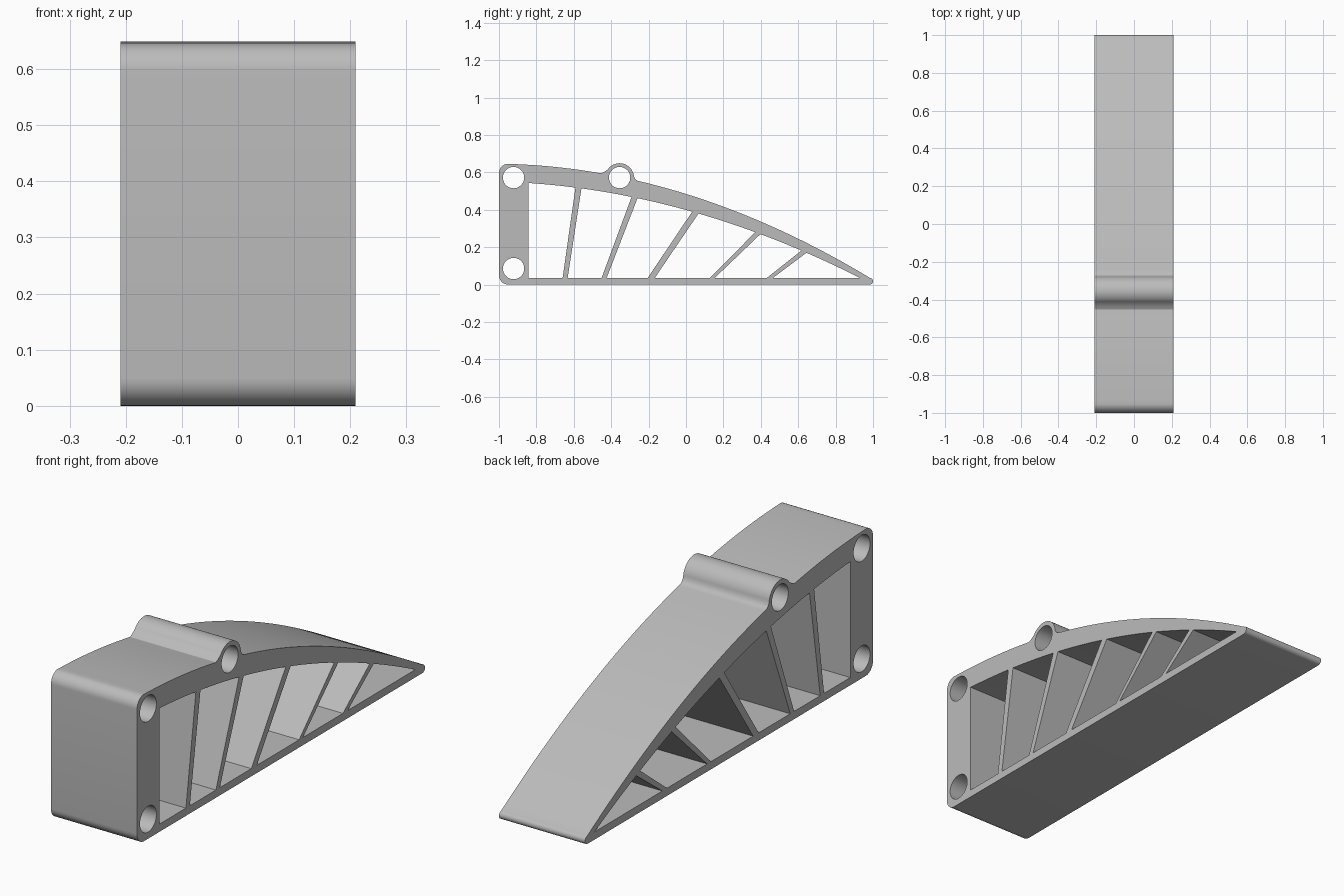
import bpy, bmesh
from math import cos, sin, radians
from mathutils import Matrix

cube = bpy.data.objects.get("Cube")
if cube:
    bpy.data.objects.remove(cube, do_unlink=True)

HALF_WIDTH = 0.209
FLOOR = 0.034
HOLE_R = 0.057

grey = bpy.data.materials.new("plain grey")
grey.use_nodes = True
grey.diffuse_color = (0.5, 0.5, 0.5, 1)
grey.node_tree.nodes["Principled BSDF"].inputs["Base Color"].default_value = (0.5, 0.5, 0.5, 1)


def arc(cy, cz, r, start, end, steps):
    """Points on a circular arc, angles in degrees."""
    angles = [radians(start + (end - start) * i / steps) for i in range(steps + 1)]
    return [(cy + r * cos(a), cz + r * sin(a)) for a in angles]


def bow(p, q, s):
    """Shallow curve through three points, as a height function."""
    first = (q[1] - p[1]) / (q[0] - p[0])
    second = ((s[1] - q[1]) / (s[0] - q[0]) - first) / (s[0] - p[0])
    return lambda y: p[1] + first * (y - p[0]) + second * (y - p[0]) * (y - q[0])


def along(height, start, end, steps):
    ys = [start + (end - start) * i / steps for i in range(steps + 1)]
    return [(y, height(y)) for y in ys]


outer = bow((-0.94, 0.645), (-0.25, 0.553), (0.985, 0.035))
inner = bow((-0.84, 0.543), (0.05, 0.385), (0.933, FLOOR))

# Outline: rounded front, arched back, pivot boss with fillets, blunt tip
outline = arc(-0.95, 0.05, 0.05, 270, 180, 10)
outline += arc(-0.95, 0.596, 0.05, 180, 96, 10)
outline += along(outer, -0.935, -0.465, 12)
outline += [(-0.452, 0.595), (-0.441, 0.600), (-0.431, 0.607)]
outline += arc(-0.355, 0.572, 0.077, 146, 5, 20)
outline += [(-0.273, 0.568), (-0.267, 0.560), (-0.258, 0.555)]
outline += along(outer, -0.245, 0.985, 40)
outline += arc(0.982, 0.018, 0.018, 60, -90, 8)

loops = [outline]

# Through holes
for y, z in [(-0.922, 0.572), (-0.922, 0.086), (-0.355, 0.572)]:
    loops.append(arc(y, z, HOLE_R, 0, 350, 35))

# Slanted ribs: bottom left, bottom right, top left, top right
ribs = [
    (-0.660, -0.633, -0.591, -0.559),
    (-0.452, -0.425, -0.291, -0.259),
    (-0.206, -0.168, 0.033, 0.067),
    (0.126, 0.152, 0.370, 0.398),
    (0.430, 0.463, 0.617, 0.644),
]

# Windows between neighbouring ribs
bottom_left = top_left = -0.842
for bl, br, tl, tr in ribs:
    loops.append([(bottom_left, FLOOR), (bl, FLOOR)] + along(inner, tl, top_left, 10))
    bottom_left, top_left = br, tr
loops.append([(bottom_left, FLOOR)] + along(inner, 0.933, top_left, 10))

# Fill the flat profile and extrude it across the width
curve = bpy.data.curves.new("bracket_profile", "CURVE")
curve.dimensions = "2D"
curve.fill_mode = "BOTH"
curve.extrude = HALF_WIDTH
for points in loops:
    spline = curve.splines.new("POLY")
    spline.points.add(len(points) - 1)
    for point, (y, z) in zip(spline.points, points):
        point.co = (y, z, 0, 1)
    spline.use_cyclic_u = True

profile = bpy.data.objects.new("bracket_profile", curve)
bpy.context.collection.objects.link(profile)
bpy.context.view_layer.update()
evaluated = profile.evaluated_get(bpy.context.evaluated_depsgraph_get())
mesh = bpy.data.meshes.new_from_object(evaluated)
bpy.data.objects.remove(profile, do_unlink=True)

# Stand the profile upright, weld it and tidy the normals
mesh.transform(Matrix(((0, 0, 1, 0), (1, 0, 0, 0), (0, 1, 0, 0), (0, 0, 0, 1))))
bm = bmesh.new()
bm.from_mesh(mesh)
bmesh.ops.remove_doubles(bm, verts=bm.verts, dist=0.0001)
bmesh.ops.recalc_face_normals(bm, faces=bm.faces)
bm.to_mesh(mesh)
bm.free()
mesh.materials.clear()
mesh.materials.append(grey)

bracket = bpy.data.objects.new("ribbed_bracket", mesh)
bpy.context.collection.objects.link(bracket)
bpy.ops.object.select_all(action="DESELECT")
bracket.select_set(True)
bpy.context.view_layer.objects.active = bracket
bpy.ops.object.shade_smooth_by_angle(angle=radians(30))
